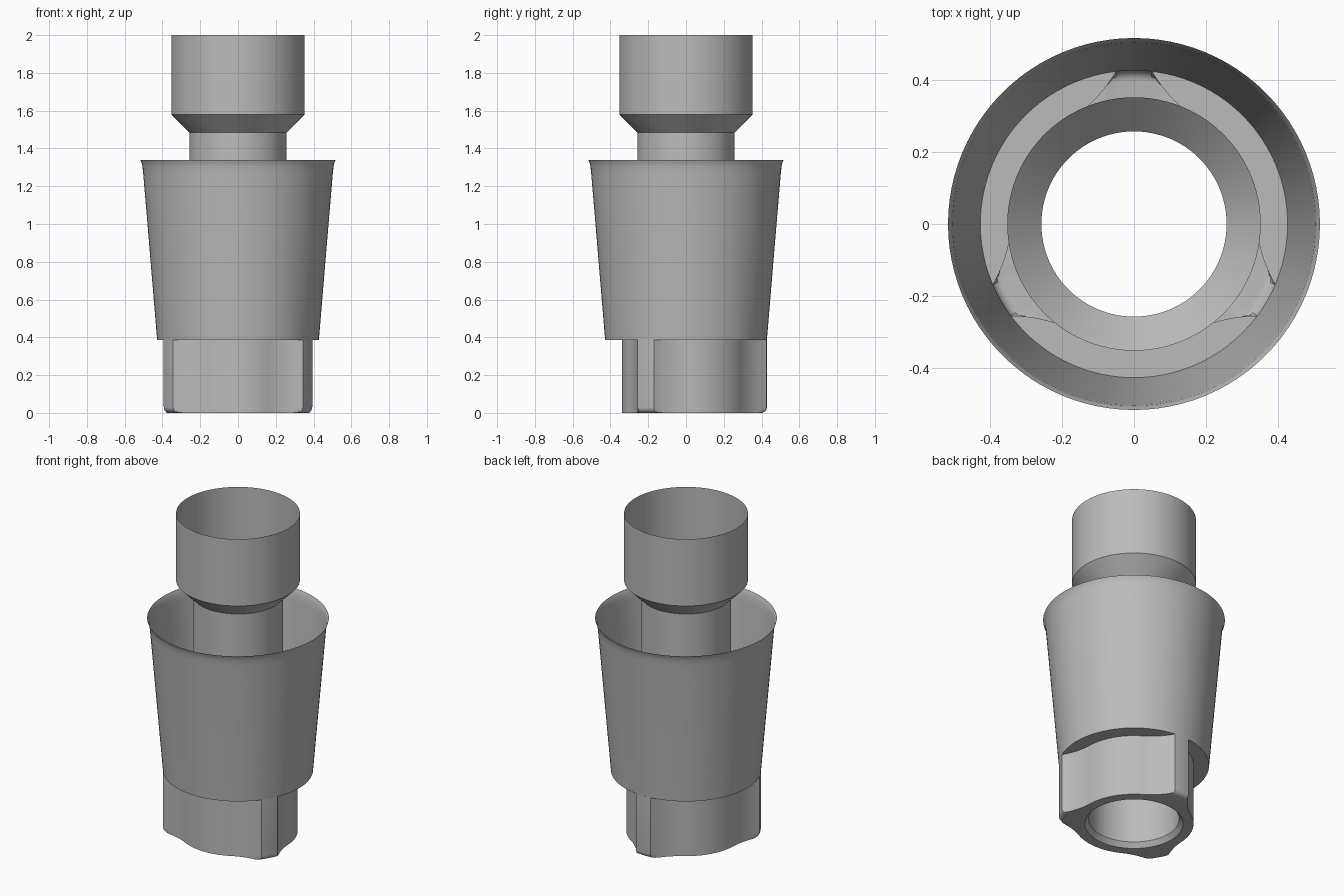
import bpy, bmesh
from math import sin, cos, sqrt, pi, radians

cube = bpy.data.objects.get("Cube")
if cube:
    bpy.data.objects.remove(cube, do_unlink=True)

# Single grey material
grey = bpy.data.materials.new("satin_grey")
grey.use_nodes = True
colour = (0.5, 0.5, 0.5, 1)
grey.diffuse_color = colour
grey.node_tree.nodes["Principled BSDF"].inputs["Base Color"].default_value = colour

SHOULDER = 0.385    # height where the cone meets the keyed base
CORE, TIP = 0.34, 0.428   # radii between the lobes and at their tips
BORE = 0.258
FILLET = 0.03


def skin(name, rings):
    """Join closed rings of points, all of equal count, into an open shell."""
    bm = bmesh.new()
    loops = [[bm.verts.new(p) for p in ring] for ring in rings]
    for a, b in zip(loops, loops[1:]):
        for i in range(len(a)):
            j = (i + 1) % len(a)
            bm.faces.new((a[i], a[j], b[j], b[i]))
    bmesh.ops.remove_doubles(bm, verts=bm.verts, dist=1e-5)
    bmesh.ops.recalc_face_normals(bm, faces=bm.faces)
    mesh = bpy.data.meshes.new(name)
    bm.to_mesh(mesh)
    bm.free()
    mesh.materials.append(grey)
    obj = bpy.data.objects.new(name, mesh)
    bpy.context.collection.objects.link(obj)
    bpy.ops.object.select_all(action="DESELECT")
    obj.select_set(True)
    bpy.context.view_layer.objects.active = obj
    bpy.ops.object.shade_smooth_by_angle(angle=radians(25))
    return obj


def circle(r, z, angles):
    return [(r * sin(a), -r * cos(a), z) for a in angles]


def lathe(name, profile, steps=96):
    angles = [2 * pi * i / steps for i in range(steps)]
    return skin(name, [circle(r, z, angles) for r, z in profile])


# Flared collar: thin open cone with a small lip
lathe("collar", [(TIP, SHOULDER), (0.502, 1.27), (0.506, 1.305),
                 (0.511, 1.325), (0.518, 1.34)])

# Central tube, funnel and head
lathe("tube_and_head", [(BORE, 0.03), (BORE, 1.485), (0.353, 1.58), (0.353, 2)])

# Angles of the three-lobed outline, measured from the front
JOIN, CORNER, END = radians(27.6), radians(53.3), radians(60)
half = [JOIN * i / 8 for i in range(8)]
half += [JOIN + (CORNER - JOIN) * i / 12 for i in range(12)]
half += [CORNER + (END - CORNER) * i / 3 for i in range(3)]
sector = half + [2 * END - a for a in [END] + half[:0:-1]]
lobe_angles = [a + k * 2 * END for k in range(3) for a in sector]


def lobe_radius(angle):
    """Round core blended by a hollow arc into each lobe tip."""
    a = angle % (2 * END)
    a = min(a, 2 * END - a)
    if a <= JOIN:
        return CORE
    if a >= CORNER - 1e-6:
        return TIP
    hollow, reach = 0.4, CORE + 0.4
    d = a - JOIN
    return min(TIP, reach * cos(d) - sqrt(hollow ** 2 - (reach * sin(d)) ** 2))


def outline(z):
    drop = max(0, FILLET - z)
    limit = TIP - FILLET + sqrt(max(0, FILLET ** 2 - drop ** 2))
    points = []
    for a in lobe_angles:
        r = min(lobe_radius(a), limit)
        points.append((r * sin(a), -r * cos(a), z))
    return points


# Keyed base: shoulder ledge, lobed wall with rounded tips, floor, bore chamfer
heights = [FILLET * (1 - sin(pi / 2 * i / 6)) for i in range(7)]
skin("keyed_base", [circle(TIP, SHOULDER, lobe_angles), outline(SHOULDER)]
     + [outline(z) for z in heights]
     + [circle(0.28, 0, lobe_angles), circle(BORE, 0.03, lobe_angles)])
